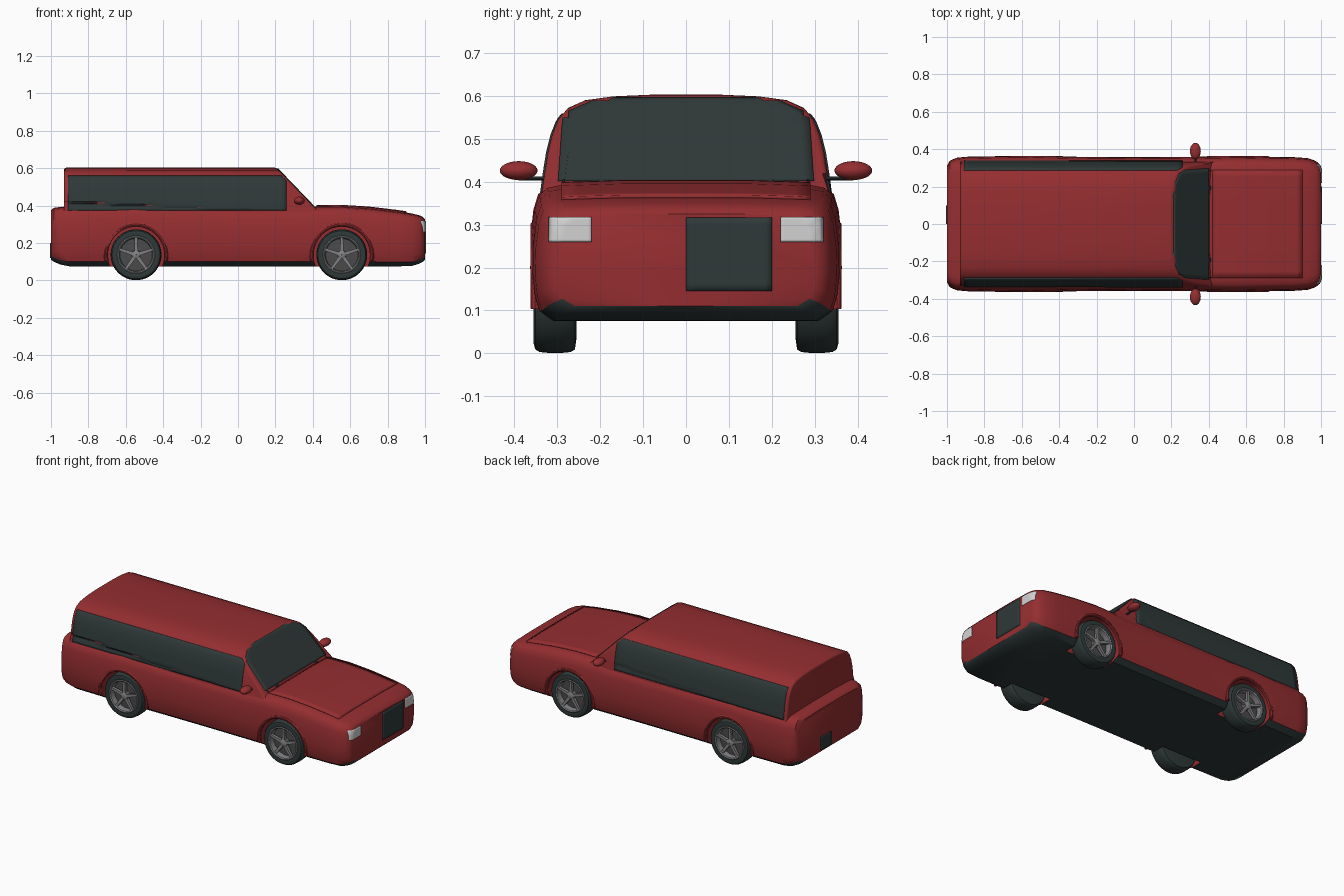
import bpy, bmesh
from math import sin, cos, pi, radians
from mathutils import Vector
from mathutils.bvhtree import BVHTree

if "Cube" in bpy.data.objects:
    bpy.data.objects.remove(bpy.data.objects["Cube"])


def material(name, r, g, b):
    m = bpy.data.materials.new(name)
    m.use_nodes = True
    m.diffuse_color = (r, g, b, 1)
    m.node_tree.nodes["Principled BSDF"].inputs["Base Color"].default_value = (r, g, b, 1)
    return m


RED = material("red_paint", 0.30, 0.027, 0.03)
DARK = material("dark_glass_and_rubber", 0.028, 0.04, 0.04)
LIGHT = material("lamp_white", 0.65, 0.65, 0.65)
METAL = material("rim_grey", 0.22, 0.22, 0.23)
DISC = material("brake_grey", 0.07, 0.07, 0.07)


def smooth(mesh):
    mesh.shade_smooth()
    mesh.set_sharp_from_angle(angle=radians(35))


def finish(name, bm, mats, recalc=True):
    if recalc:
        bmesh.ops.recalc_face_normals(bm, faces=bm.faces[:])
    mesh = bpy.data.meshes.new(name)
    bm.to_mesh(mesh)
    bm.free()
    for m in mats:
        mesh.materials.append(m)
    smooth(mesh)
    ob = bpy.data.objects.new(name, mesh)
    bpy.context.collection.objects.link(ob)
    return ob


def loft(rings, caps=True, rule=lambda j, n: 0):
    """Skin a list of closed rings; rule gives the material of each strip."""
    bm = bmesh.new()
    vs = [[bm.verts.new(p) for p in ring] for ring in rings]
    n = len(vs[0])
    for a, b in zip(vs, vs[1:]):
        for j in range(n):
            k = (j + 1) % n
            bm.faces.new((a[j], a[k], b[k], b[j])).material_index = rule(j, n)
    if caps:
        bm.faces.new(vs[0])
        bm.faces.new(vs[-1])
    return bm


def mirrored(half):
    return half + [(-y, z) for y, z in half[-2:0:-1]]


def circle(cx, y, cz, r, n=48):
    return [(cx + r * cos(2 * pi * i / n), y, cz + r * sin(2 * pi * i / n)) for i in range(n)]


# lower body: cross-section swept through stations of x, width, bottom, top
SECTION = mirrored([(0, 0), (.86, 0), (.955, .08), (.985, .2), (1, .38), (.995, .6),
                    (.975, .8), (.945, .91), (.89, .965), (.8, .985), (.4, 1), (0, 1)])
STATIONS = [(-1, .86, .11, .375), (-.985, .93, .10, .388), (-.95, .975, .085, .393),
            (-.9, .99, .075, .395), (-.7, 1, .075, .397), (-.55, 1.005, .075, .4),
            (-.3, .99, .075, .392), (0, .985, .075, .39), (.3, .99, .075, .391),
            (.42, .995, .075, .396), (.55, 1, .075, .397), (.7, .99, .075, .388),
            (.85, .985, .075, .37), (.93, .97, .077, .358), (.97, .93, .09, .348),
            (.99, .89, .1, .338), (1, .83, .11, .325)]
bm = loft([[(x, .363 * w * u, lo + v * (hi - lo)) for u, v in SECTION]
           for x, w, lo, hi in STATIONS],
          rule=lambda j, n: 1 if j < 2 or j >= n - 2 else 0)
bmesh.ops.recalc_face_normals(bm, faces=bm.faces[:])
body_tree = BVHTree.FromBMesh(bm)
body = finish("lower_body", bm, [RED, DARK])

# cabin: extruded roof section, sliced along the windscreen slope
ROOF = mirrored([(0, .603), (.08, .603), (.17, .599), (.235, .59), (.275, .572), (.298, .545),
                 (.312, .51), (.322, .47), (.33, .42), (.338, .36), (0, .36)])
bm = loft([[(x, y, z) for y, z in ROOF] for x in (-.93, .5)])
cut = bmesh.ops.bisect_plane(bm, geom=bm.verts[:] + bm.edges[:] + bm.faces[:],
                             plane_co=(.205, 0, .603), plane_no=(1.04, 0, 1), clear_outer=True)
bmesh.ops.holes_fill(bm, edges=[e for e in bm.edges if e.is_boundary], sides=0)
bmesh.ops.recalc_face_normals(bm, faces=bm.faces[:])
bm.normal_update()
rim = [e for e in bm.edges if len(e.link_faces) == 2 and e.verts[0].co.z > .4
       and any(len(f.verts) > 8 for f in e.link_faces)]
bmesh.ops.bevel(bm, geom=rim, offset=.012, segments=3, profile=.5, affect='EDGES')
bmesh.ops.recalc_face_normals(bm, faces=bm.faces[:])
cabin_tree = BVHTree.FromBMesh(bm)
finish("cabin", bm, [RED])


def panel(name, tree, place, direction, mat, nu, nv, lift=.006):
    """Thin plate: a grid of points dropped along a direction onto a surface."""
    d = Vector(direction)
    bm = bmesh.new()
    grid = []
    for i in range(nu + 1):
        row = []
        for j in range(nv + 1):
            p = Vector(place(i / nu, j / nv)) - d * .02
            hit = tree.ray_cast(p, d)[0]
            if hit is None:
                hit = tree.find_nearest(p)[0]
            row.append(bm.verts.new(hit - d * lift))
        grid.append(row)
    for i in range(nu):
        for j in range(nv):
            f = bm.faces.new((grid[i][j], grid[i + 1][j], grid[i + 1][j + 1], grid[i][j + 1]))
            f.normal_update()
            if f.normal.dot(d) > 0:
                f.normal_flip()
    ob = finish(name, bm, [mat], recalc=False)
    edge = ob.modifiers.new("thickness", 'SOLIDIFY')
    edge.thickness = .009
    edge.offset = -1


def lerp(a, b, t):
    return a + (b - a) * t


# windscreen and side windows
def screen(u, v):
    z = lerp(.405, .598, v)
    half = lerp(.298, .285, v) if z < .56 else lerp(.287, .2, (z - .56) / .038)
    return 1, lerp(-half, half, u), z


panel("windscreen", cabin_tree, screen, (-1, 0, 0), DARK, 24, 24)
for s, side in ((1, "back"), (-1, "front")):
    def window(u, v):
        x = lerp(-.91, .26, u)
        top = min(.56, .598 - (x - .2) * 1.04)
        return x, s * .5, lerp(.375, top, v)
    panel(side + "_side_window", cabin_tree, window, (0, -s, 0), DARK, 40, 16, .004)

# bonnet, grille, headlamps and number plate
panel("bonnet", body_tree, lambda u, v: (lerp(.42, .9, u), lerp(-.29, .29, v), .6),
      (0, 0, -1), RED, 16, 16, .007)


def end_plate(name, x, y0, y1, z0, z1, mat):
    panel(name, body_tree, lambda u, v: (x * 1.2, lerp(y0, y1, u), lerp(z0, z1, v)),
          (-x, 0, 0), mat, 12, 10, .004)


end_plate("grille", 1, 0, .2, .145, .317, DARK)
end_plate("rear_plate", -1, 0, .1, .12, .2, DARK)
for s in (1, -1):
    end_plate("headlamp", 1, s * .22, s * .32, .26, .318, LIGHT)

# wheels, wheel wells and arch lips
TYRE = [(.094, .02), (.098, .046), (.115, .05), (.128, .046), (.134, .036), (.136, .015),
        (.136, -.015), (.134, -.036), (.128, -.046), (.1, -.05), (.002, -.048)]
RIM = [(.094, .02), (.101, .047), (.096, .05), (.09, .046), (.086, .01)]
BRAKE = [(.09, .012), (.03, .014), (.002, .014)]
HUB = [(.024, .012), (.022, .042), (.016, .046), (.001, .047)]
WZ = .137


def wheel(cx, s):
    for name, profile, mat in (("tyre", TYRE, DARK), ("rim", RIM, METAL),
                               ("brake_disc", BRAKE, DISC), ("hub", HUB, METAL)):
        finish(name, loft([circle(cx, s * (.305 + y), WZ, r) for r, y in profile], caps=False), [mat])
    for k in range(5):
        a = pi / 2 + k * 2 * pi / 5
        rings = []
        for r, w, y0, y1 in ((.012, .010, .022, .042), (.092, .007, .028, .044)):
            rings.append([(cx + r * cos(a) - t * w * sin(a), s * (.305 + y),
                           WZ + r * sin(a) + t * w * cos(a))
                          for t, y in ((-1, y0), (1, y0), (1, y1), (-1, y1))])
        finish("spoke", loft(rings), [METAL])


def wheel_well(cx, s):
    cutter = finish("well_cutter", loft([circle(cx, s * y, WZ, .152) for y in (.235, .45)]), [RED])
    mod = body.modifiers.new("well", 'BOOLEAN')
    mod.operation = 'DIFFERENCE'
    mod.solver = 'EXACT'
    mod.object = cutter
    bpy.context.view_layer.objects.active = body
    with bpy.context.temp_override(object=body, active_object=body):
        bpy.ops.object.modifier_apply(modifier=mod.name)
    bpy.data.objects.remove(cutter)


def arch_lip(cx, s):
    rings = []
    for i in range(33):
        a = lerp(-.2, pi + .2, i / 32)
        rings.append([(cx + (.161 + .011 * cos(b)) * cos(a), s * (.352 + .011 * sin(b)),
                       WZ + (.161 + .011 * cos(b)) * sin(a))
                      for b in [2 * pi * k / 10 for k in range(10)]])
    finish("arch_lip", loft(rings), [RED])


for cx in (-.545, .555):
    for s in (1, -1):
        wheel(cx, s)
        wheel_well(cx, s)
        arch_lip(cx, s)
smooth(body.data)

# door mirrors on thin stalks
for s in (1, -1):
    bm = bmesh.new()
    bmesh.ops.create_uvsphere(bm, u_segments=24, v_segments=14, radius=1)
    bmesh.ops.scale(bm, vec=(.029, .044, .022), verts=bm.verts)
    bmesh.ops.translate(bm, vec=(.328, s * .39, .426), verts=bm.verts)
    finish("door_mirror", bm, [RED])
    finish("mirror_stalk", loft([circle(.328, s * y, .408, .005, 10) for y in (.31, .39)]), [DARK])
